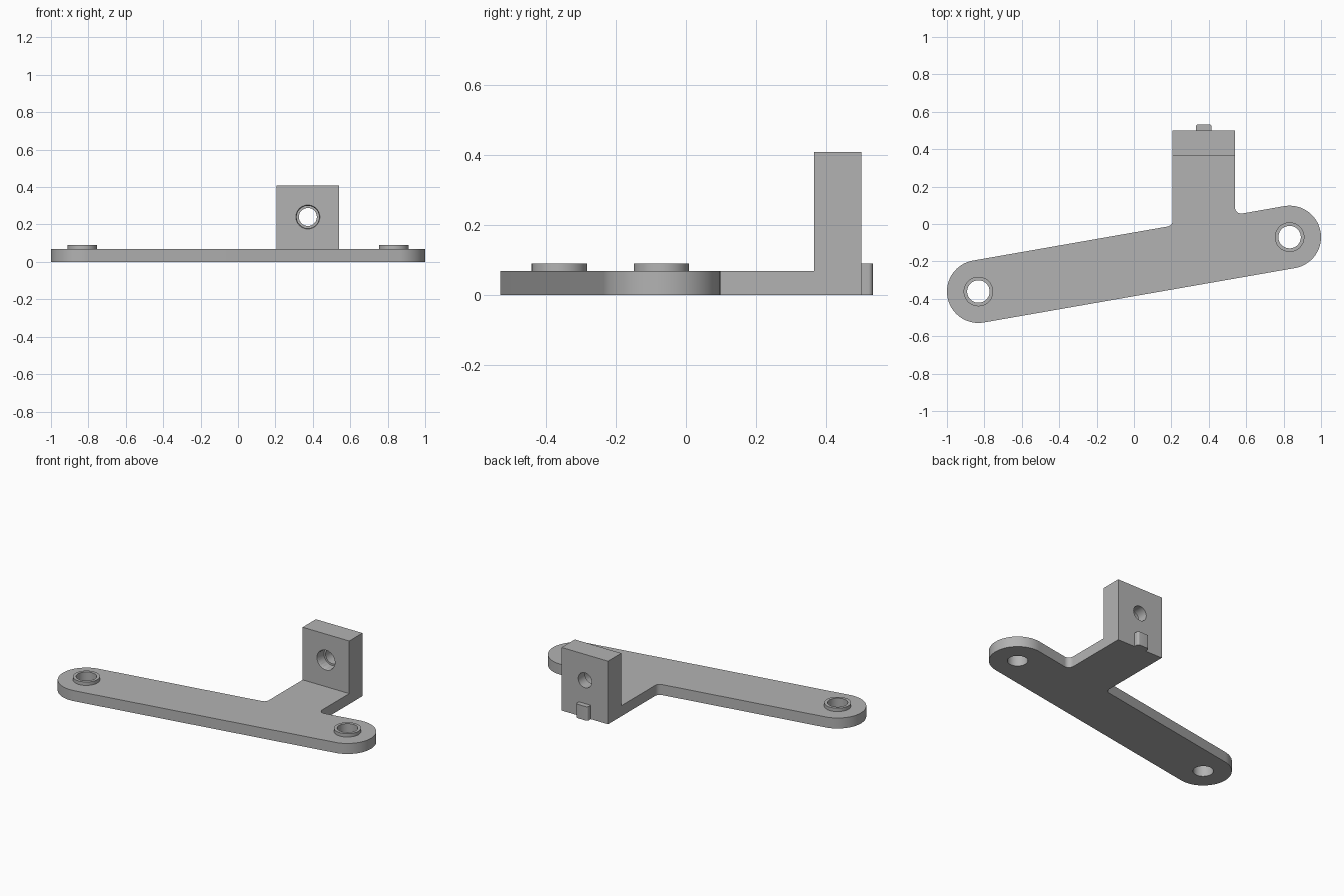
import bpy, bmesh
from math import cos, sin, tan, pi, atan2
from mathutils import Vector, Matrix

if "Cube" in bpy.data.objects:
    bpy.data.objects.remove(bpy.data.objects["Cube"])

grey = bpy.data.materials.new("plain_grey")
grey.use_nodes = True
COLOUR = (0.45, 0.45, 0.45, 1)
grey.diffuse_color = COLOUR
grey.node_tree.nodes["Principled BSDF"].inputs["Base Color"].default_value = COLOUR

PLATE_T, RIM_Z, TOP_Z = 0.068, 0.09, 0.408
END_R, FILLET = 0.168, 0.033
LEFT_X, RIGHT_X, FRONT_Y, BACK_Y = 0.207, 0.54, 0.365, 0.5
MID_X = (LEFT_X + RIGHT_X) / 2
END_A, END_B = Vector((-0.832, -0.361)), Vector((0.832, -0.07))


def make_object(name, bm):
    bmesh.ops.recalc_face_normals(bm, faces=bm.faces)
    mesh = bpy.data.meshes.new(name)
    bm.to_mesh(mesh)
    bm.free()
    mesh.materials.append(grey)
    obj = bpy.data.objects.new(name, mesh)
    bpy.context.collection.objects.link(obj)
    return obj


def prism(name, outline, z0, z1):
    bm = bmesh.new()
    face = bm.faces.new([bm.verts.new((p[0], p[1], z0)) for p in outline])
    side = bmesh.ops.extrude_face_region(bm, geom=[face])["geom"]
    verts = [v for v in side if isinstance(v, bmesh.types.BMVert)]
    bmesh.ops.translate(bm, verts=verts, vec=(0, 0, z1 - z0))
    return make_object(name, bm)


def cylinder(name, centre, r1, r2, depth, along_y=False):
    bm = bmesh.new()
    turn = Matrix.Rotation(-pi / 2, 4, "X") if along_y else Matrix()
    bmesh.ops.create_cone(bm, cap_ends=True, segments=64, radius1=r1, radius2=r2,
                          depth=depth, matrix=Matrix.Translation(centre) @ turn)
    return make_object(name, bm)


def combine(base, other, operation):
    mod = base.modifiers.new(operation.lower(), "BOOLEAN")
    mod.operation, mod.solver, mod.object = operation, "EXACT", other
    bpy.context.view_layer.objects.active = base
    bpy.ops.object.modifier_apply(modifier=mod.name)
    bpy.data.objects.remove(other)


def arc(centre, r, start, end, steps):
    return [Vector((centre[0] + r * cos(start + (end - start) * i / steps),
                    centre[1] + r * sin(start + (end - start) * i / steps)))
            for i in range(steps + 1)]


# Plate outline: slanted bar with round ends, and an arm with filleted roots
slope = atan2(END_B.y - END_A.y, END_B.x - END_A.x)


def upper_edge(x, offset):
    return END_A.y + tan(slope) * (x - END_A.x) + offset / cos(slope)


reach = END_R + FILLET
xl, xr = LEFT_X - FILLET, RIGHT_X + FILLET
outline = arc(END_A, END_R, slope + 1.5 * pi, slope + pi / 2, 32)
outline += arc((xl, upper_edge(xl, reach)), FILLET, slope - pi / 2, 0, 10)
outline += [(LEFT_X, BACK_Y), (RIGHT_X, BACK_Y)]
outline += arc((xr, upper_edge(xr, reach)), FILLET, pi, slope + 1.5 * pi, 10)
outline += arc(END_B, END_R, slope + pi / 2, slope - pi / 2, 32)
bracket = prism("bracket", outline, 0, PLATE_T)

# Upright block at the end of the arm
block = prism("upright_block", [(LEFT_X, FRONT_Y), (RIGHT_X, FRONT_Y),
                                (RIGHT_X, BACK_Y), (LEFT_X, BACK_Y)], 0, TOP_Z)
combine(bracket, block, "UNION")

# Locating tab with rounded rear corners
w, tip, r = 0.042, 0.533, 0.013
tab = [(MID_X - w, BACK_Y - 0.02), (MID_X + w, BACK_Y - 0.02)]
tab += arc((MID_X + w - r, tip - r), r, 0, pi / 2, 6)
tab += arc((MID_X - w + r, tip - r), r, pi / 2, pi, 6)
combine(bracket, prism("locating_tab", tab, 0, RIM_Z), "UNION")

# Raised rims and through holes at both ends
for end in (END_A, END_B):
    rim = cylinder("rim", (end.x, end.y, RIM_Z / 2 + 0.02), 0.079, 0.079, RIM_Z - 0.04)
    combine(bracket, rim, "UNION")
    hole = cylinder("hole", (end.x, end.y, 0.05), 0.06, 0.06, 0.4)
    combine(bracket, hole, "DIFFERENCE")

# Stepped hole through the upright block
HOLE_Z = 0.24
for name, y, r1, r2, depth in (("bore", 0.43, 0.048, 0.048, 0.4),
                               ("counterbore", 0.38, 0.06, 0.06, 0.1),
                               ("chamfer", FRONT_Y, 0.068, 0.06, 0.016)):
    cutter = cylinder(name, (MID_X, y, HOLE_Z), r1, r2, depth, along_y=True)
    combine(bracket, cutter, "DIFFERENCE")

# Smooth curved walls, sharp edges kept
bpy.ops.object.select_all(action="DESELECT")
bracket.select_set(True)
bpy.context.view_layer.objects.active = bracket
bpy.ops.object.shade_smooth_by_angle(angle=pi / 6)
